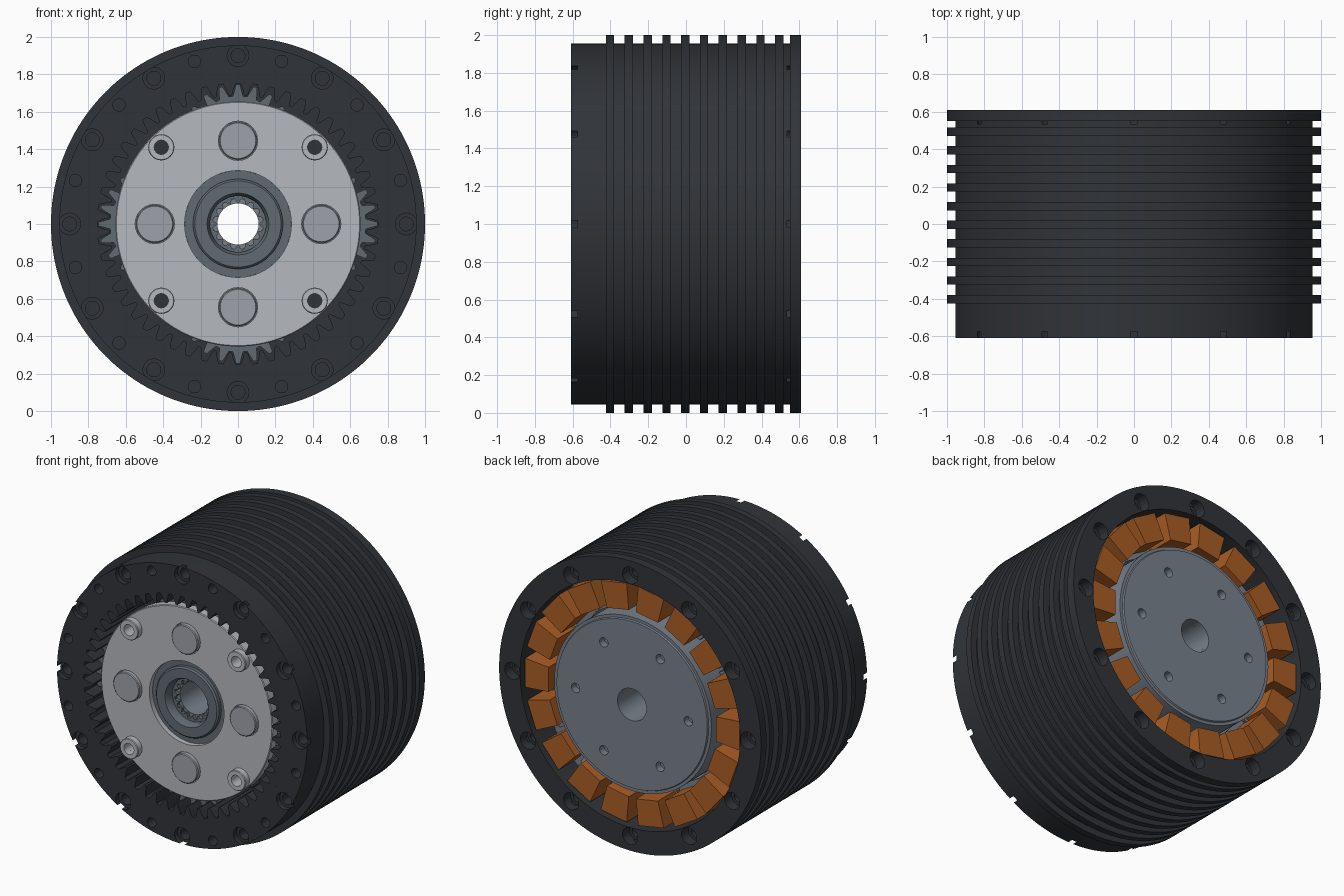
import bpy, bmesh, math
from math import cos, sin, pi, radians

if "Cube" in bpy.data.objects:
    bpy.data.objects.remove(bpy.data.objects["Cube"])

ZC = 1.0  # height of the main axis, which runs along y


def material(name, rgb):
    m = bpy.data.materials.new(name)
    m.diffuse_color = (*rgb, 1)
    m.use_nodes = True
    m.node_tree.nodes["Principled BSDF"].inputs["Base Color"].default_value = m.diffuse_color
    return m


DARK = material("dark_housing", (0.030, 0.034, 0.040))
LIGHT = material("light_metal", (0.46, 0.48, 0.52))
PIN = material("pin_metal", (0.34, 0.36, 0.40))
GEAR = material("gear_steel", (0.12, 0.145, 0.17))
ROTOR = material("rotor_steel", (0.19, 0.22, 0.26))
COPPER = material("copper", (0.40, 0.11, 0.018))


def finish(name, bm, mat, smooth=True):
    bmesh.ops.remove_doubles(bm, verts=bm.verts, dist=1e-5)
    bmesh.ops.recalc_face_normals(bm, faces=bm.faces)
    me = bpy.data.meshes.new(name)
    bm.to_mesh(me)
    bm.free()
    ob = bpy.data.objects.new(name, me)
    bpy.context.collection.objects.link(ob)
    if mat:
        me.materials.append(mat)
    if smooth:
        select(ob)
        bpy.ops.object.shade_smooth_by_angle(angle=radians(30))
    return ob


def select(ob):
    bpy.ops.object.select_all(action='DESELECT')
    ob.select_set(True)
    bpy.context.view_layer.objects.active = ob


def bridge(bm, rings):
    """Join a closed sequence of closed point loops with quads."""
    loops = [[bm.verts.new(p) for p in r] for r in rings]
    n = len(loops[0])
    for a, b in zip(loops, loops[1:] + loops[:1]):
        for i in range(n):
            j = (i + 1) % n
            bm.faces.new((a[i], a[j], b[j], b[i]))


def add_lathe(bm, profile, seg=128, cx=0, cz=0):
    """Spin a closed (radius, y) profile about an axis parallel to y."""
    # Caps on the axis are made by collapsing the zero-radius loop.
    bridge(bm, [[(cx + r * cos(2 * pi * i / seg), y, ZC + cz + r * sin(2 * pi * i / seg))
                 for i in range(seg)] for r, y in profile])
    bmesh.ops.dissolve_degenerate(bm, dist=1e-6, edges=bm.edges)


def lathe(name, profile, mat, seg=128, spots=((0, 0),)):
    bm = bmesh.new()
    for x, z in spots:
        add_lathe(bm, profile, seg, x, z)
    return finish(name, bm, mat)


def cylinder_profile(r, y0, y1):
    return [(0, y0), (r, y0), (r, y1), (0, y1)]


def around(n, r, start=0):
    return [(r * cos(2 * pi * i / n + radians(start)), r * sin(2 * pi * i / n + radians(start)))
            for i in range(n)]


def drill(ob, groups):
    """Subtract groups of (profile, spots) from an object."""
    bm = bmesh.new()
    for profile, spots in groups:
        for x, z in spots:
            add_lathe(bm, profile, 24, x, z)
    cutter = finish("drill_cutter", bm, None, False)
    cutter.hide_render = True
    mod = ob.modifiers.new("holes", 'BOOLEAN')
    mod.operation, mod.solver, mod.object = 'DIFFERENCE', 'EXACT', cutter
    select(ob)
    bpy.ops.object.modifier_apply(modifier=mod.name)
    bpy.data.objects.remove(cutter)
    select(ob)
    bpy.ops.object.shade_smooth_by_angle(angle=radians(30))


TOOTH = [(-.36, 0), (-.23, .45), (-.13, .9), (-.07, 1), (.07, 1), (.13, .9), (.23, .45), (.36, 0)]
BLOCK = [(-.3, 0), (-.3, .75), (-.45, .8), (-.45, 1), (.45, 1), (.45, .8), (.3, .75), (.3, 0)]


def toothed(name, n, root, tip, plain, y0, y1, mat, offset=0, spots=((0, 0),), shape=TOOTH):
    """Toothed ring: teeth from root to tip, closed by a plain circle."""
    polar = [(2 * pi * (k + offset + f) / n, root + (tip - root) * t)
             for k in range(n) for f, t in shape]
    bm = bmesh.new()
    for x, z in spots:
        def loop(y, r=None):
            return [(x + (r or q) * cos(a), y, ZC + z + (r or q) * sin(a)) for a, q in polar]
        bridge(bm, [loop(y0), loop(y1), loop(y1, plain), loop(y0, plain)])
    return finish(name, bm, mat)


# Finned housing with an inner partition wall
outline = [(.80, -.61), (.955, -.61)]
for k in range(10):
    c = -.402 + .0995 * k
    outline += [(.955, c - .022), (1, c - .022), (1, c + .022), (.955, c + .022)]
outline += [(.955, .55), (1, .55), (1, .61), (.84, .61), (.84, -.12), (.20, -.12), (.20, -.18), (.80, -.18)]
housing = lathe("finned_housing", outline, DARK, 160)
drill(housing, [
    ([(0, -.65), (.058, -.65), (.058, -.575), (.037, -.575), (.037, -.48), (0, -.48)], around(12, .9)),
    (cylinder_profile(.033, -.65, -.49), around(12, .9, 15)),
    ([(0, .65), (.058, .65), (.058, .535), (.037, .535), (.037, .42), (0, .42)], around(12, .9)),
])

# Planetary gear set
PLANETS = around(4, .445)
toothed("ring_gear", 52, .752, .687, .80, -.61, -.18, DARK, offset=.5)
toothed("planet_gears", 20, .24, .302, .10, -.49, -.22, GEAR, spots=PLANETS)
toothed("sun_gear", 12, .135, .19, .112, -.47, -.14, GEAR, offset=.5)

# Output carrier plate with pins and screw bosses
SCREWS = around(4, .58, 45)
carrier = lathe("carrier_plate", [(.285, -.56), (.65, -.56), (.655, -.555), (.655, -.50), (.285, -.50)], LIGHT)
drill(carrier, [(cylinder_profile(.105, -.7, -.4), PLANETS), (cylinder_profile(.038, -.7, -.4), SCREWS)])
lathe("planet_pins", [(0, -.585), (.095, -.585), (.10, -.58), (.10, -.24), (0, -.24)], PIN, 48, PLANETS)
lathe("screw_bosses", [(.038, -.605), (.066, -.605), (.07, -.60), (.07, -.55), (.038, -.55)], LIGHT, 32, SCREWS)

# Centre bearing: outer race, hub and splined bore
lathe("bearing_race", [(.235, -.525), (.285, -.525), (.285, -.48), (.235, -.48)], GEAR, 96)
lathe("output_hub", [(.165, -.56), (.23, -.56), (.24, -.55), (.24, -.48), (.15, -.48), (.15, -.53)], GEAR, 96)
toothed("splined_bore", 16, .135, .115, .15, -.50, -.475, GEAR)

# Hollow shaft and rotor cup
lathe("hollow_shaft", [(.11, -.475), (.132, -.475), (.132, .54), (.11, .54)], ROTOR, 64)
rotor = lathe("rotor_cup", [(.11, .59), (.575, .59), (.58, .58), (.60, .58), (.60, -.05),
                            (.55, -.05), (.55, .51), (.11, .51)], ROTOR)
drill(rotor, [(cylinder_profile(.032, .54, .65), around(6, .43))])

# Stator core with 18 winding teeth
toothed("stator_core", 18, .80, .612, .84, -.02, .40, ROTOR, shape=BLOCK)

# Copper coils, one tapered block per tooth
bm = bmesh.new()
for i in range(18):
    a = 2 * pi * i / 18
    loops = []
    for y, grow in ((-.08, 0), (.585, 0)):
        ring = []
        for r, w in ((.64, -.085), (.64, .085), (.82, .10), (.82, -.10)):
            ring.append(bm.verts.new((r * cos(a) - w * sin(a), y, ZC + r * sin(a) + w * cos(a))))
        loops.append(ring)
    p, q = loops
    bm.faces.new(p)
    bm.faces.new(q)
    for j in range(4):
        k = (j + 1) % 4
        bm.faces.new((p[j], p[k], q[k], q[j]))
finish("stator_coils", bm, COPPER, False)
